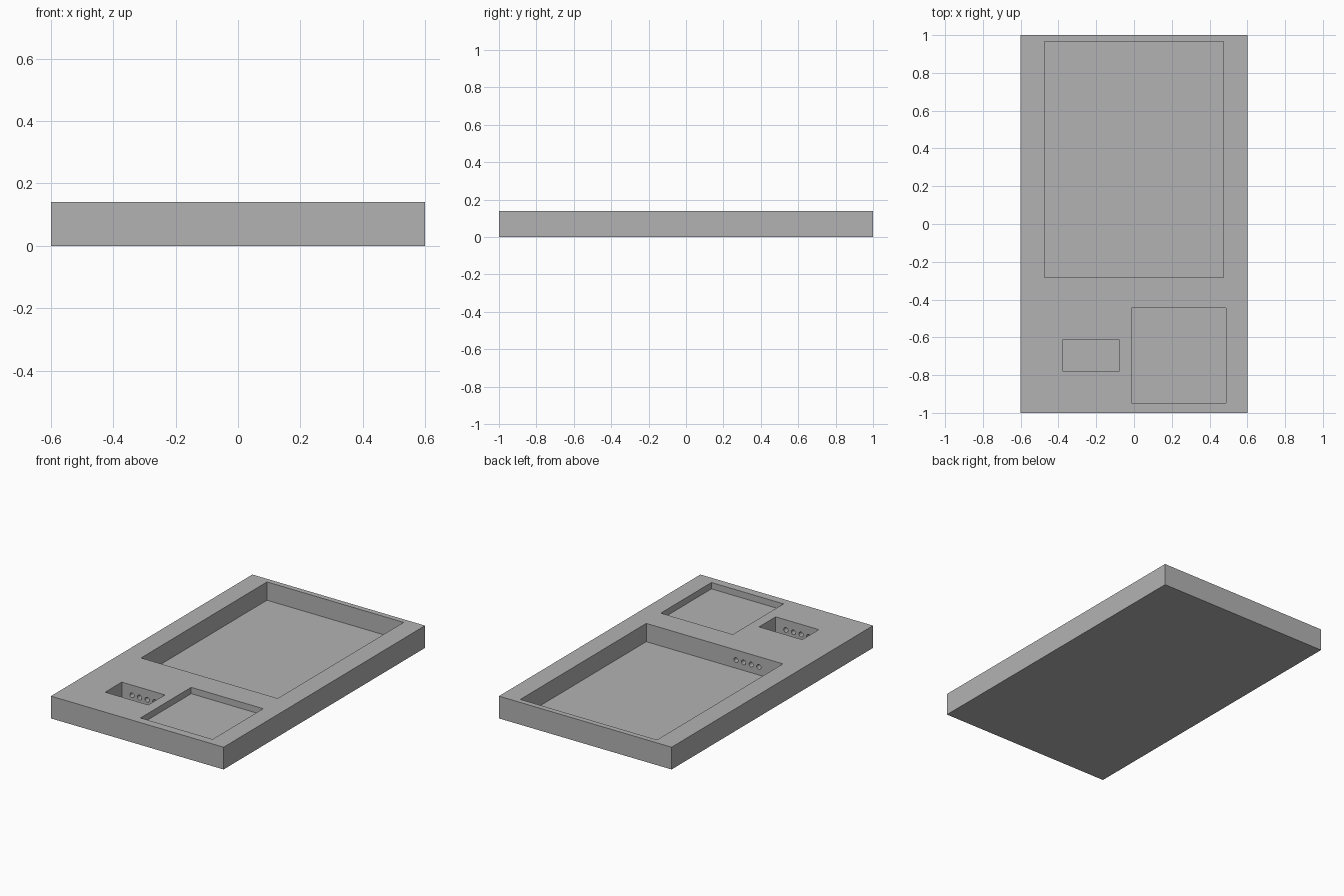
import bpy
import math

default_cube = bpy.data.objects.get("Cube")
if default_cube:
    bpy.data.objects.remove(default_cube, do_unlink=True)

TOP = 0.14
HOLE_RADIUS = 0.015
HOLE_Z = 0.076

grey = bpy.data.materials.new("plain_grey")
grey.use_nodes = True
colour = (0.45, 0.45, 0.45, 1)
grey.diffuse_color = colour
grey.node_tree.nodes["Principled BSDF"].inputs["Base Color"].default_value = colour


def box(name, x0, x1, y0, y1, z0, z1):
    """Box between the given limits, with its scale applied."""
    bpy.ops.mesh.primitive_cube_add(
        size=1, location=((x0 + x1) / 2, (y0 + y1) / 2, (z0 + z1) / 2))
    obj = bpy.context.object
    obj.name = name
    obj.scale = (x1 - x0, y1 - y0, z1 - z0)
    bpy.ops.object.transform_apply(location=False, rotation=False, scale=True)
    obj.data.materials.append(grey)
    return obj


def cut(target, cutter):
    """Subtract the cutter from the target and discard the cutter."""
    cutter.hide_render = True
    mod = target.modifiers.new(cutter.name, "BOOLEAN")
    mod.operation = "DIFFERENCE"
    mod.solver = "EXACT"
    mod.object = cutter
    bpy.context.view_layer.objects.active = target
    bpy.ops.object.modifier_apply(modifier=mod.name)
    bpy.data.objects.remove(cutter, do_unlink=True)


# Solid slab
tray = box("tray", -0.6, 0.6, -1, 1, 0, TOP)

# Pockets sunk from the top: x limits, y limits, depth
pockets = {
    "large_pocket": (-0.475, 0.475, -0.284, 0.966, 0.115),
    "small_pocket": (-0.378, -0.078, -0.779, -0.614, 0.115),
    "square_pocket": (-0.014, 0.487, -0.948, -0.445, 0.04),
}
for name, (x0, x1, y0, y1, depth) in pockets.items():
    cut(tray, box(name, x0, x1, y0, y1, TOP - depth, TOP + 0.1))

# Row of wire holes from the large pocket through the small one
hole_back, hole_front = -0.2, -0.85
for i in range(4):
    x = -0.228 + (i - 1.5) * 0.053
    bpy.ops.mesh.primitive_cylinder_add(
        vertices=24, radius=HOLE_RADIUS, depth=hole_back - hole_front,
        location=(x, (hole_back + hole_front) / 2, HOLE_Z),
        rotation=(math.pi / 2, 0, 0))
    drill = bpy.context.object
    drill.name = "wire_hole"
    drill.data.materials.append(grey)
    cut(tray, drill)

# Smooth hole walls, crisp edges elsewhere
bpy.ops.object.select_all(action="DESELECT")
tray.select_set(True)
bpy.context.view_layer.objects.active = tray
bpy.ops.object.shade_smooth_by_angle(angle=math.radians(30))
